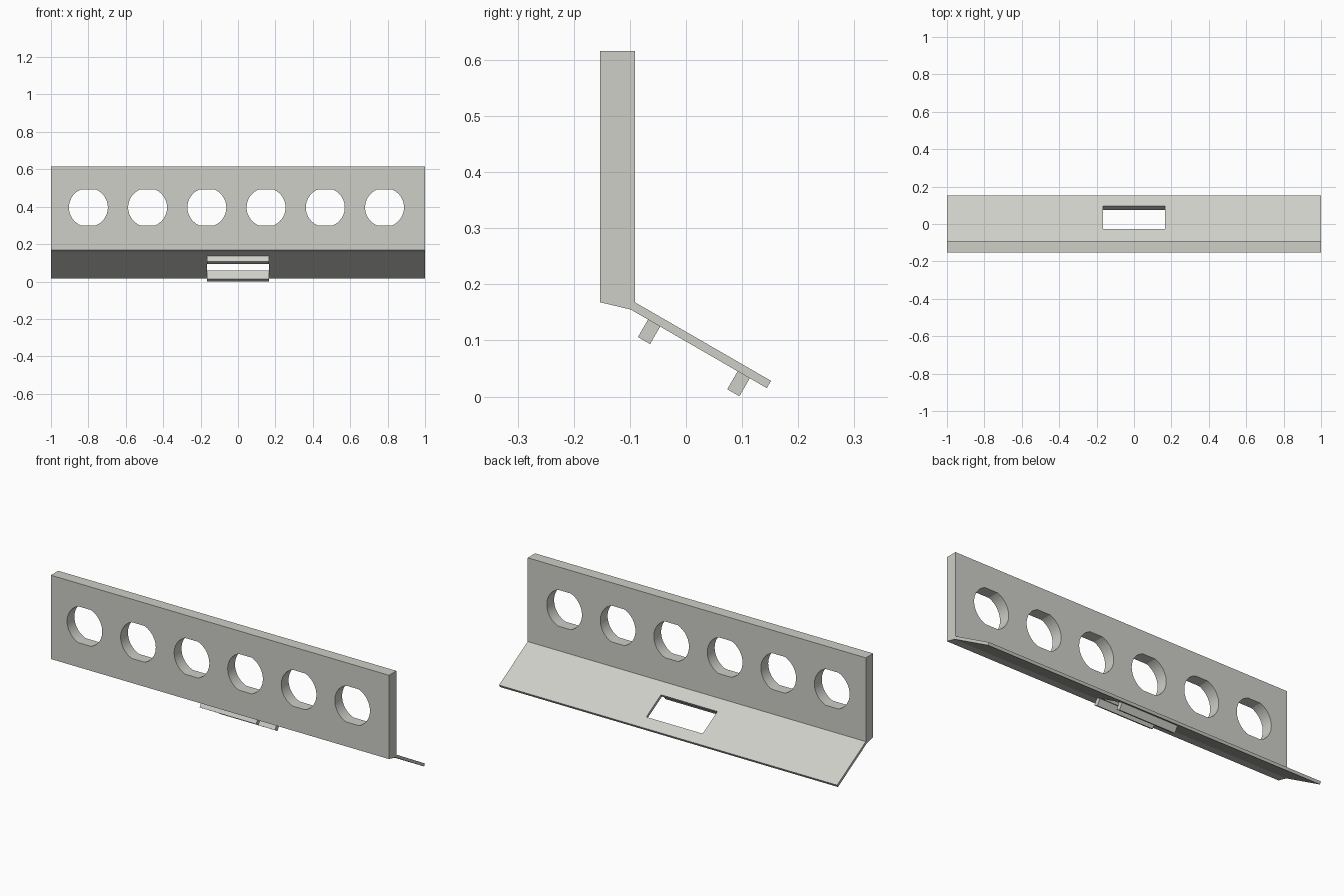
import bpy, bmesh, math
from mathutils import Vector

if "Cube" in bpy.data.objects:
    bpy.data.objects.remove(bpy.data.objects["Cube"])

grey = bpy.data.materials.new("light_grey")
grey.diffuse_color = (0.62, 0.62, 0.58, 1)
grey.use_nodes = True
grey.node_tree.nodes["Principled BSDF"].inputs["Base Color"].default_value = grey.diffuse_color


def prism(name, points, along, start, end):
    """Extrude a profile along x (points are y,z) or along y (points are x,z)."""
    def place(p, d):
        return (d, p[0], p[1]) if along == "x" else (p[0], d, p[1])
    bm = bmesh.new()
    a = [bm.verts.new(place(p, start)) for p in points]
    b = [bm.verts.new(place(p, end)) for p in points]
    bm.faces.new(a)
    bm.faces.new(b[::-1])
    for i in range(len(a)):
        j = (i + 1) % len(a)
        bm.faces.new((a[j], a[i], b[i], b[j]))
    bmesh.ops.recalc_face_normals(bm, faces=bm.faces)
    mesh = bpy.data.meshes.new(name)
    bm.to_mesh(mesh)
    bm.free()
    mesh.materials.append(grey)
    obj = bpy.data.objects.new(name, mesh)
    bpy.context.collection.objects.link(obj)
    return obj


# Coordinates on the 30 degree sloping shelf: distance down the slope, depth below its top
RIDGE = Vector((-0.091, 0.168))
DOWN = Vector((math.cos(math.radians(30)), -0.5))
INTO = Vector((-0.5, -math.cos(math.radians(30))))


def slope(t, depth):
    return RIDGE + DOWN * t + INTO * depth


def slope_box(name, t0, t1, d0, d1, half):
    pts = [slope(t0, d0), slope(t1, d0), slope(t1, d1), slope(t0, d1)]
    return prism(name, pts, "x", -half, half)


# Upright panel and sloping shelf as one section
bracket = prism("panel_and_shelf", [
    (-0.153, 0.616), (-0.153, 0.168), slope(0, 0.015), slope(0.28, 0.015),
    slope(0.28, 0), RIDGE, (-0.091, 0.616)], "x", -1, 1)

# Six round holes with flattened top and bottom, and the shelf window
cutters = []
R, FLAT, N = 0.104, 0.097, 64
for i in range(6):
    x = -0.80 + 0.3167 * i
    ring = []
    flat_x = math.sqrt(R * R - FLAT * FLAT)
    lim = math.asin(FLAT / R)
    for side in (0, math.pi):
        for k in range(25):
            a = side - lim + 2 * lim * k / 24
            ring.append((x + R * math.cos(a), 0.396 + R * math.sin(a)))
    cutters.append(prism("hole_cutter", ring, "y", -0.3, 0.0))
cutters.append(slope_box("window_cutter", 0.074, 0.217, -0.03, 0.03, 0.167))

bpy.context.view_layer.objects.active = bracket
bracket.select_set(True)
for c in cutters:
    m = bracket.modifiers.new("cut", "BOOLEAN")
    m.operation, m.solver, m.object = "DIFFERENCE", "EXACT", c
    bpy.ops.object.modifier_apply(modifier=m.name)
    bpy.data.objects.remove(c)
bpy.ops.object.shade_smooth_by_angle(angle=math.radians(15))

# Two bars under the shelf on either side of the window
slope_box("upper_bar", 0.0356, 0.0606, 0.015, 0.051, 0.167)
slope_box("lower_bar", 0.220, 0.245, 0.015, 0.052, 0.167)
